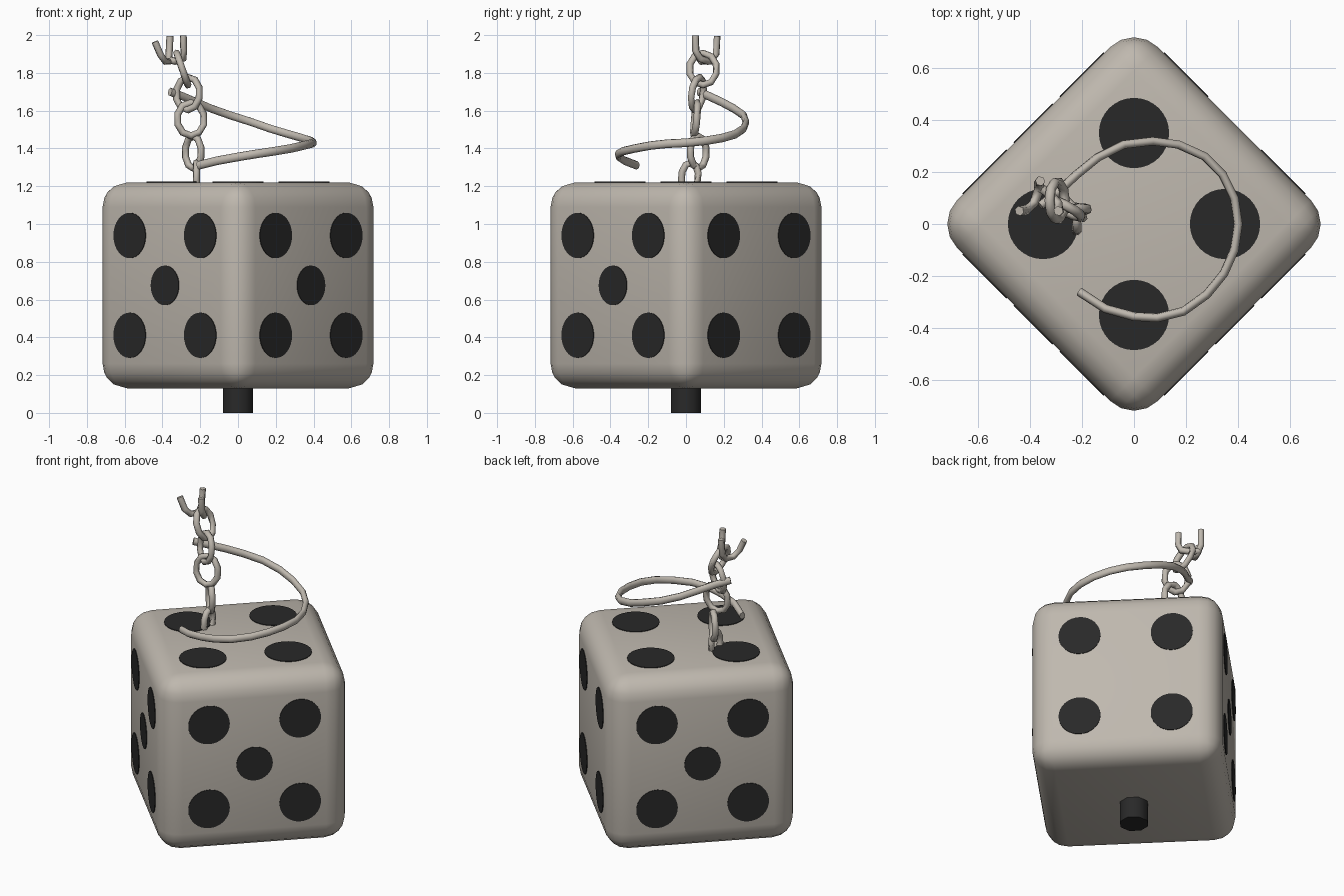
import bpy, bmesh, math
from mathutils import Vector, Matrix

if "Cube" in bpy.data.objects:
    bpy.data.objects.remove(bpy.data.objects["Cube"])


def material(name, rgb):
    m = bpy.data.materials.new(name)
    m.diffuse_color = (*rgb, 1)
    m.use_nodes = True
    m.node_tree.nodes["Principled BSDF"].inputs["Base Color"].default_value = m.diffuse_color
    return m


BONE = material("warm_grey", (0.52, 0.48, 0.425))
BLACK = material("soft_black", (0.022, 0.022, 0.022))


def finish(bm, name, mat, smooth=None):
    bmesh.ops.recalc_face_normals(bm, faces=bm.faces)
    me = bpy.data.meshes.new(name)
    bm.to_mesh(me)
    bm.free()
    me.materials.append(mat)
    ob = bpy.data.objects.new(name, me)
    bpy.context.collection.objects.link(ob)
    if smooth:
        bpy.context.view_layer.objects.active = ob
        ob.select_set(True)
        bpy.ops.object.shade_smooth_by_angle(angle=math.radians(smooth))
        ob.select_set(False)
    return ob


def tube(name, points, r, cyclic=False, stretch=1.0, sides=6):
    """Sweep a small polygon along points; stretch makes the section taller in z."""
    pts = [Vector(p) for p in points]
    n = len(pts)
    bm = bmesh.new()
    rings = []
    normal = None
    for i, p in enumerate(pts):
        a = pts[(i - 1) % n] if cyclic or i > 0 else p
        b = pts[(i + 1) % n] if cyclic or i < n - 1 else p
        t = (b - a).normalized()
        if normal is None:
            normal = t.orthogonal()
        normal = (normal - t * normal.dot(t)).normalized()
        side = t.cross(normal)
        ring = []
        for k in range(sides):
            w = 2 * math.pi * k / sides
            off = (normal * math.cos(w) + side * math.sin(w)) * r
            off.z *= stretch
            ring.append(bm.verts.new(p + off))
        rings.append(ring)
    for i in range(n if cyclic else n - 1):
        a, b = rings[i], rings[(i + 1) % n]
        for k in range(sides):
            j = (k + 1) % sides
            bm.faces.new((a[k], a[j], b[j], b[k]))
    if not cyclic:
        bm.faces.new(rings[0])
        bm.faces.new(rings[-1])
    return finish(bm, name, BONE, 65)


def link(name, centre, wide, up, half_w, half_h):
    """Closed oval chain link."""
    c, u = Vector(centre), Vector(up).normalized()
    w = Vector(wide)
    w = (w - u * w.dot(u)).normalized()
    pts = [c + w * half_w * math.cos(a) + u * half_h * math.sin(a)
           for a in (2 * math.pi * (i + 0.5) / 10 for i in range(10))]
    # circular link: frame stays in plane, so the loop closes without twist
    tube(name, pts, 0.019, cyclic=True)


# Die body: rounded cube standing on edge-diagonal plan
HALF, MID = 0.545, 0.675
bm = bmesh.new()
bmesh.ops.create_cube(bm, size=2 * HALF)
bmesh.ops.bevel(bm, geom=bm.edges[:], offset=0.13, segments=4, profile=0.5, affect='EDGES')
bmesh.ops.rotate(bm, verts=bm.verts, matrix=Matrix.Rotation(math.pi / 4, 3, 'Z'))
bmesh.ops.translate(bm, verts=bm.verts, vec=(0, 0, MID))
finish(bm, "die_body", BONE, 50)


# Spots: thin discs on each face
def spots(name, turn, layout):
    bm = bmesh.new()
    for u, v, r in layout:
        bmesh.ops.create_cone(bm, cap_ends=True, segments=32, radius1=r, radius2=r, depth=0.006,
                              matrix=turn @ Matrix.Translation((u, v, HALF + 0.001)))
    finish(bm, name, BLACK)


def four(d, r):
    return [(sx * d, sy * d, r) for sx in (-1, 1) for sy in (-1, 1)]


centre = Matrix.Translation((0, 0, MID))
spots("top_spots", centre @ Matrix.Rotation(math.pi / 4, 4, 'Z'), four(0.247, 0.135))
for name, deg, middle in (("front_right", 45, True), ("front_left", -45, True),
                          ("back_left", -135, True), ("back_right", 135, False)):
    turn = centre @ Matrix.Rotation(math.radians(deg), 4, 'Z') @ Matrix.Rotation(math.pi / 2, 4, 'X')
    spots(name + "_spots", turn, four(0.264, 0.12) + ([(0, 0, 0.105)] if middle else []))

# Peg under the die
bm = bmesh.new()
bmesh.ops.create_cone(bm, cap_ends=True, segments=8, radius1=0.085, radius2=0.085, depth=0.2,
                      matrix=Matrix.Translation((0, 0, 0.1)) @ Matrix.Rotation(math.pi / 8, 4, 'Z'))
finish(bm, "bottom_peg", BLACK, 50)

# Open wire ring rising in a loop above the die
loop = [(-.21, -.26, 1.31), (-.11, -.325, 1.335), (.0, -.355, 1.355), (.09, -.36, 1.37), (.19, -.335, 1.385),
        (.28, -.27, 1.40), (.345, -.19, 1.415), (.385, -.1, 1.425), (.4, 0, 1.43), (.385, .1, 1.44),
        (.34, .19, 1.455), (.27, .26, 1.475), (.17, .305, 1.505), (.07, .318, 1.54), (-.04, .305, 1.575),
        (-.14, .255, 1.61), (-.22, .19, 1.645), (-.29, .125, 1.675), (-.36, .07, 1.70)]
tube("wire_ring", loop, 0.017, stretch=1.35, sides=8)

# Chain links from the die upwards: centre, wide direction, up direction, half sizes
LINKS = [((-.22, .02, 1.25), (0, 1, 0), (0, 0.1, 1), .045, .075),
         ((-.237, .065, 1.38), (1, -1, 0), (0, 0, 1), .06, .085),
         ((-.25, .05, 1.555), (1, .1, 0), (0, .1, 1), .073, .088),
         ((-.265, .06, 1.69), (1, -.5, 0), (0, .15, 1), .07, .088),
         ((-.295, .09, 1.82), (0, 1, 0), (-.35, 0, 1), .073, .09)]
for i, spec in enumerate(LINKS):
    link(f"chain_link_{i + 1}", *spec)

# Broken open links at the chain top
tube("open_link_left", [(-.44, .05, 1.965), (-.41, .055, 1.895), (-.385, .08, 1.86),
                        (-.365, .13, 1.86), (-.365, .16, 1.9), (-.36, .165, 1.995)], 0.019)
tube("open_link_right", [(-.29, .05, 1.998), (-.287, .05, 1.92), (-.29, .075, 1.875),
                         (-.33, .12, 1.86), (-.365, .14, 1.87)], 0.019)
